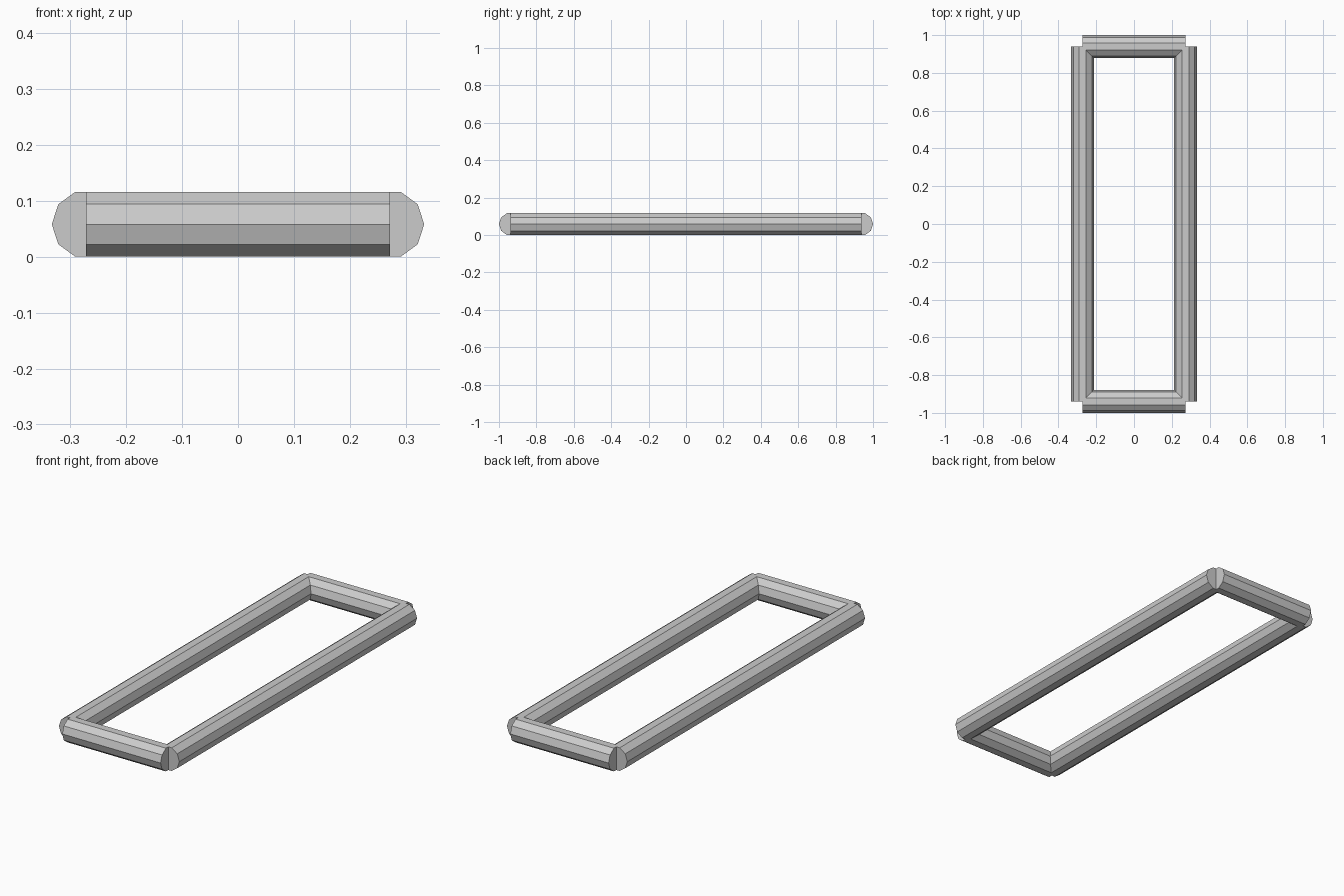
import bpy
from math import pi, sin

if "Cube" in bpy.data.objects:
    bpy.data.objects.remove(bpy.data.objects["Cube"])

R = 0.061                      # ten-sided bar radius
HX, HY = 0.272, 0.939          # bar centre lines
Z = R * sin(2 * pi / 5)        # flat face rests on the ground


def bar(name, loc, length, rot):
    bpy.ops.mesh.primitive_cylinder_add(vertices=10, radius=R, depth=length,
                                        location=loc, rotation=rot)
    ob = bpy.context.object
    ob.name = name
    # bake the rotation onto the mesh
    bpy.ops.object.transform_apply(location=False, rotation=True, scale=False)


# Long side bars run along y, short end bars along x; widest points lie level.
# The cylinder's first corner is on local +Y, so the side bars get a quarter turn.
for side, s in (("left", -1), ("right", 1)):
    bar(side + "_side_bar", (s * HX, 0, Z), 2 * HY, (pi / 2, pi / 2, 0))
for end, s in (("front", -1), ("back", 1)):
    bar(end + "_end_bar", (0, s * HY, Z), 2 * HX, (0, pi / 2, 0))

# Orient the side bars' section so a corner points along x
for ob in bpy.data.objects:
    if ob.name.endswith("side_bar"):
        me = ob.data
        # if the section is the wrong way up, swap its x and z axes
        if max(v.co.z for v in me.vertices) > R * 0.98:
            for v in me.vertices:
                v.co.x, v.co.z = v.co.z, v.co.x
            me.flip_normals()
